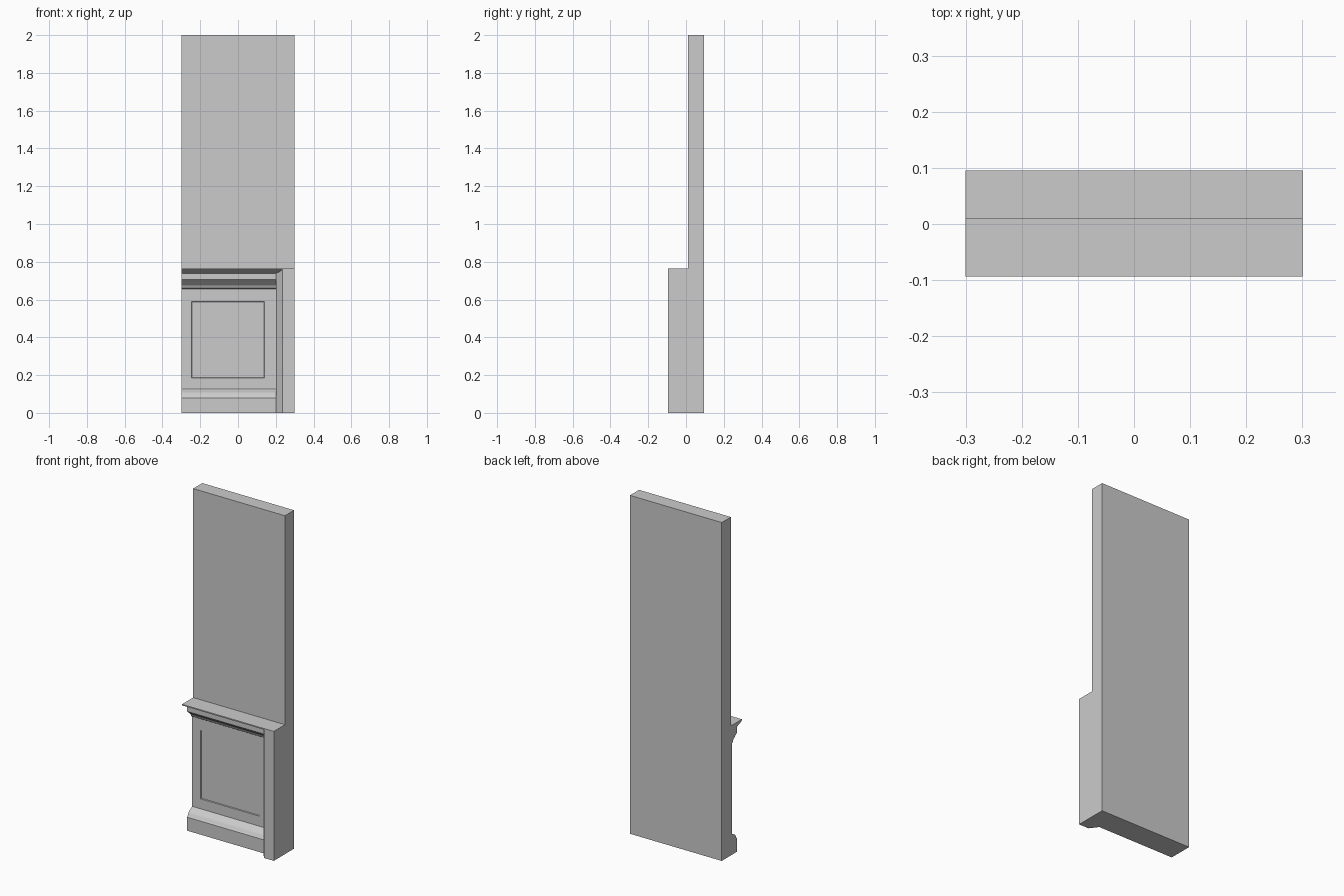
import bpy, bmesh

cube = bpy.data.objects.get("Cube")
if cube:
    bpy.data.objects.remove(cube, do_unlink=True)

grey = bpy.data.materials.new("plain_grey")
grey.use_nodes = True
colour = (0.6, 0.6, 0.6, 1)
grey.diffuse_color = colour
grey.node_tree.nodes["Principled BSDF"].inputs["Base Color"].default_value = colour


def prism(name, points, offset, edit=None):
    """Extrude a closed outline of 3D points along an offset."""
    bm = bmesh.new()
    base = bm.faces.new([bm.verts.new(p) for p in points])
    new = bmesh.ops.extrude_face_region(bm, geom=[base], use_keep_orig=True)["geom"]
    bmesh.ops.translate(bm, vec=offset, verts=[v for v in new if isinstance(v, bmesh.types.BMVert)])
    bmesh.ops.recalc_face_normals(bm, faces=bm.faces)
    if edit:
        edit(bm)
    mesh = bpy.data.meshes.new(name)
    bm.to_mesh(mesh)
    bm.free()
    obj = bpy.data.objects.new(name, mesh)
    bpy.context.collection.objects.link(obj)
    mesh.materials.append(grey)
    bpy.ops.object.select_all(action="DESELECT")
    obj.select_set(True)
    bpy.context.view_layer.objects.active = obj
    bpy.ops.object.shade_smooth_by_angle(angle=0.6)
    return obj


half, back, seam, front, step = 0.3, 0.095, 0.01, -0.094, -0.047
top, rail = 2.0, 0.765

# Tall wall slab
prism("wall_slab", [(-half, seam, 0), (half, seam, 0), (half, back, 0), (-half, back, 0)], (0, 0, top))

# Corner post with one chamfered edge
outline = [(half, seam), (half, front), (0.235, front), (0.2, step), (0.2, seam)]
prism("corner_post", [(x, y, 0) for x, y in outline], (0, 0, rail))


# Shallow sunken field in the panelling face
def sink_panel(bm):
    face = max((f for f in bm.faces if f.normal.y < -0.9), key=lambda f: f.calc_area())
    bmesh.ops.inset_individual(bm, faces=[face], thickness=0.05)
    middle = face.calc_center_median()
    for v in face.verts:
        v.co.x = -0.245 if v.co.x < middle.x else 0.14
        v.co.z = 0.185 if v.co.z < middle.z else 0.59
    bmesh.ops.inset_individual(bm, faces=[face], thickness=0.003, depth=-0.005)


# Panelling: skirting, flat face, moulding and shelf in one profile (y, z)
profile = [
    (seam, 0), (step, 0), (step, 0.08), (-0.042, 0.085), (-0.038, 0.095),
    (-0.028, 0.108), (-0.014, 0.116), (-0.006, 0.119), (0, 0.126),
    (0, 0.657), (-0.008, 0.662), (-0.011, 0.672), (-0.018, 0.68),
    (-0.025, 0.684), (-0.031, 0.692), (-0.04, 0.698), (step, 0.705),
    (step, 0.738), (-0.056, 0.742), (-0.07, 0.746), (-0.086, 0.754),
    (front, 0.758), (front, rail), (seam, rail),
]
prism("panelling", [(-half, y, z) for y, z in profile], (0.235 + half, 0, 0), sink_panel)
